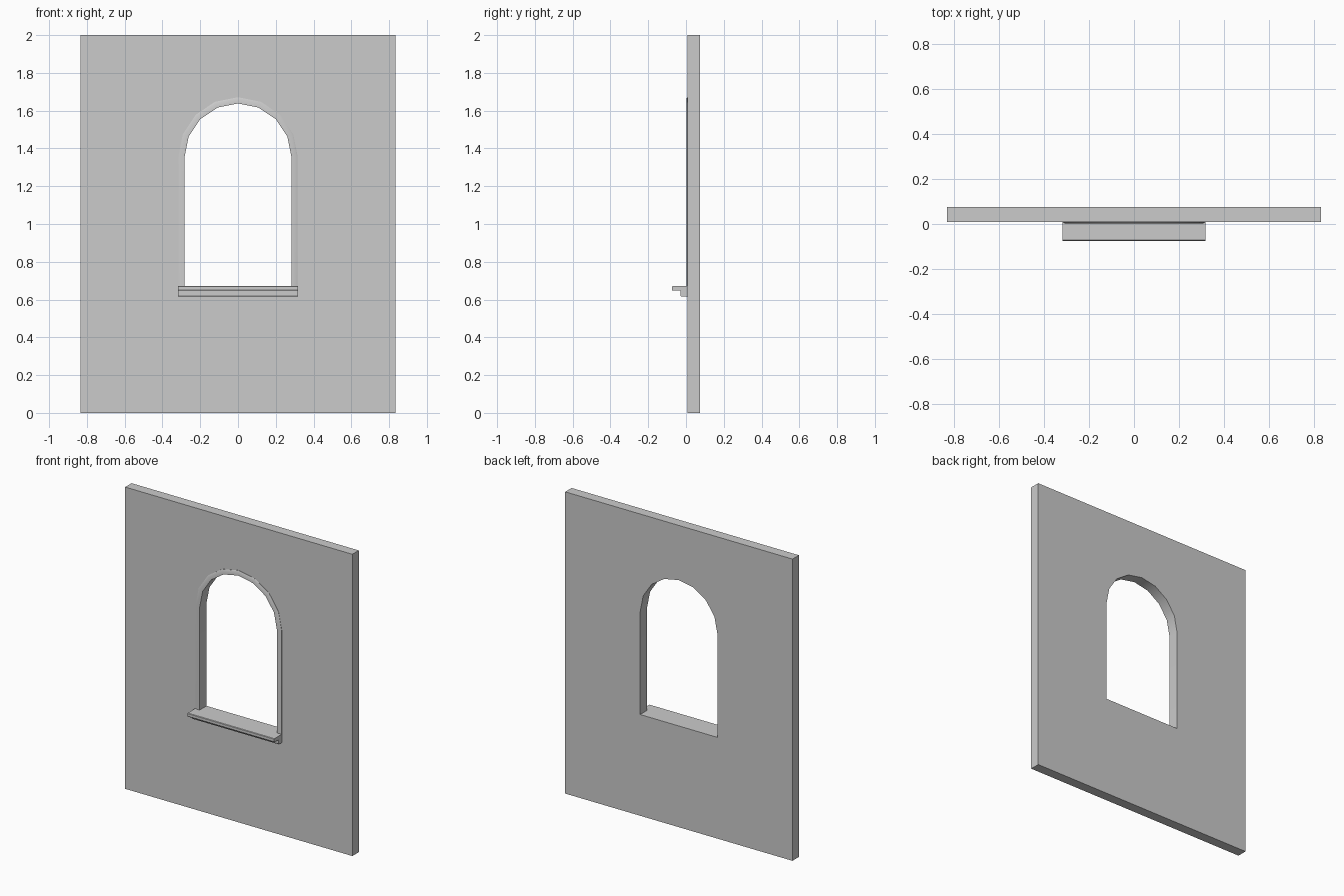
import bpy, bmesh
from math import pi, sin, cos

if "Cube" in bpy.data.objects:
    bpy.data.objects.remove(bpy.data.objects["Cube"])

HALF_W, HEIGHT = 0.833, 2.0
WALL_FRONT, WALL_BACK = 0.008, 0.075
R, SPRING, SILL_TOP = 0.283, 1.355, 0.671
SEGS = 8  # sides of the half-round arch


def finish(bm, name, smooth=False):
    bmesh.ops.recalc_face_normals(bm, faces=bm.faces)
    me = bpy.data.meshes.new(name)
    bm.to_mesh(me)
    bm.free()
    ob = bpy.data.objects.new(name, me)
    bpy.context.collection.objects.link(ob)
    if smooth:
        bpy.ops.object.select_all(action='DESELECT')
        ob.select_set(True)
        bpy.context.view_layer.objects.active = ob
        bpy.ops.object.shade_smooth_by_angle(angle=pi / 6)
    return ob


def extrude_profile(bm, pts, vec):
    face = bm.faces.new([bm.verts.new(p) for p in pts])
    res = bmesh.ops.extrude_face_region(bm, geom=[face], use_keep_orig=True)
    moved = [g for g in res['geom'] if isinstance(g, bmesh.types.BMVert)]
    bmesh.ops.translate(bm, vec=vec, verts=moved)


def arch_path(d):
    """Jambs and arch of the opening, pushed outward by d, right to left."""
    r = R + d
    arc = [(r * cos(pi * i / SEGS), SPRING + r * sin(pi * i / SEGS))
           for i in range(SEGS + 1)]
    return [(r, SILL_TOP)] + arc + [(-r, SILL_TOP)]


# Wall: right half outline around the opening, extruded, then mirrored
half = arch_path(0)[:SEGS // 2 + 1] + [(0, SPRING + R)]
outline = [(0, 0), (HALF_W, 0), (HALF_W, HEIGHT), (0, HEIGHT)]
outline += half[::-1] + [(0, SILL_TOP)]
bm = bmesh.new()
extrude_profile(bm, [(x, WALL_FRONT, z) for x, z in outline],
                (0, WALL_BACK - WALL_FRONT, 0))
seam = [f for f in bm.faces if all(abs(v.co.x) < 1e-5 for v in f.verts)]
bmesh.ops.delete(bm, geom=seam, context='FACES')
wall = finish(bm, "wall", smooth=True)
wall.modifiers.new("mirror", 'MIRROR')

# Window surround: thin bevelled moulding swept round the opening
profile = [(0, WALL_FRONT), (0, 0.003), (0.027, 0.003),
           (0.033, 0.006), (0.033, WALL_FRONT)]
bm = bmesh.new()
rails = [[bm.verts.new((x, y, z)) for x, z in arch_path(d)] for d, y in profile]
for k, a in enumerate(rails):
    b = rails[(k + 1) % len(rails)]
    for i in range(len(a) - 1):
        bm.faces.new((a[i], a[i + 1], b[i + 1], b[i]))
for end in (0, -1):
    bm.faces.new([rail[end] for rail in rails])
finish(bm, "window_surround", smooth=True)

# Sill: stepped nosing with eased edges (y, z)
sill = [(WALL_FRONT, SILL_TOP), (-0.072, SILL_TOP), (-0.075, 0.668),
        (-0.075, 0.651), (-0.072, 0.647), (-0.029, 0.647),
        (-0.029, 0.620), (-0.025, 0.615), (WALL_FRONT, 0.615)]
bm = bmesh.new()
extrude_profile(bm, [(-0.318, y, z) for y, z in sill], (0.636, 0, 0))
finish(bm, "window_sill")
